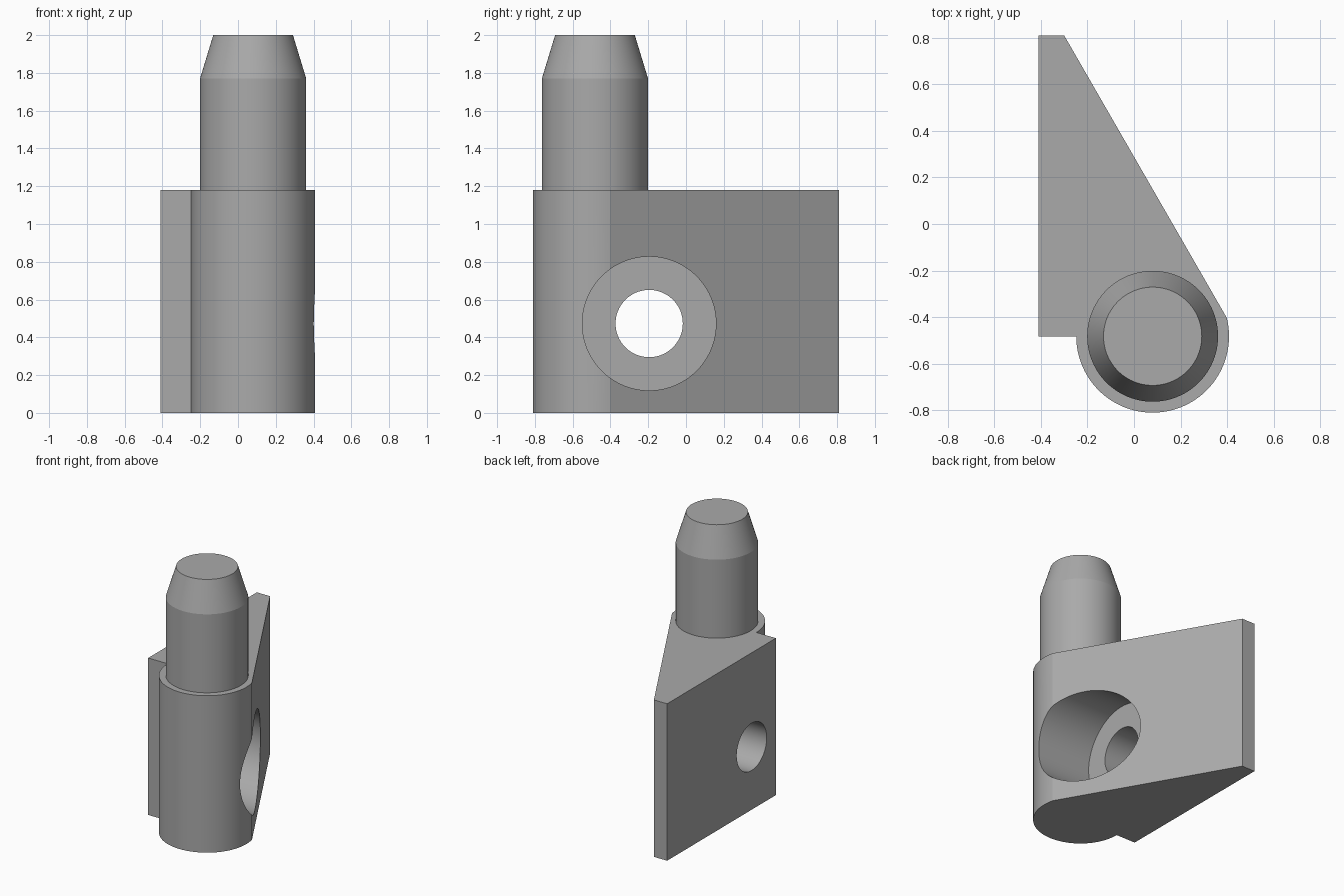
import bpy, bmesh, math
from mathutils import Matrix, Vector

if "Cube" in bpy.data.objects:
    bpy.data.objects.remove(bpy.data.objects["Cube"])

GREY = (0.4, 0.4, 0.4, 1)
grey = bpy.data.materials.new("plain grey")
grey.use_nodes = True
grey.diffuse_color = GREY
grey.node_tree.nodes["Principled BSDF"].inputs["Base Color"].default_value = GREY

AXIS = Vector((0.08, -0.482, 0))   # shared axis of barrel and pin
BARREL_R, HEIGHT = 0.328, 1.18


def finish(name, bm):
    bmesh.ops.recalc_face_normals(bm, faces=bm.faces[:])
    mesh = bpy.data.meshes.new(name)
    bm.to_mesh(mesh)
    bm.free()
    mesh.materials.append(grey)
    obj = bpy.data.objects.new(name, mesh)
    bpy.context.collection.objects.link(obj)
    return obj


def lathe(name, profile, matrix, steps=96):
    """Turn a (radius, height) profile about z, then place it."""
    bm = bmesh.new()
    verts = [bm.verts.new((r, 0, z)) for r, z in profile]
    edges = [bm.edges.new(pair) for pair in zip(verts, verts[1:])]
    bmesh.ops.spin(bm, geom=verts + edges, cent=(0, 0, 0), axis=(0, 0, 1),
                   angle=math.tau, steps=steps, use_duplicate=False)
    bmesh.ops.remove_doubles(bm, verts=bm.verts[:], dist=1e-4)
    bm.transform(matrix)
    return finish(name, bm)


# Wedge-shaped body with a rounded barrel at the front
outline = [(-0.30, 0.81), (-0.41, 0.81), (-0.41, AXIS.y)]
for i in range(65):
    a = math.radians(180 + 194 * i / 64)
    outline.append((AXIS.x + BARREL_R * math.cos(a), AXIS.y + BARREL_R * math.sin(a)))
bm = bmesh.new()
base = bm.faces.new([bm.verts.new((x, y, 0)) for x, y in outline])
top = bmesh.ops.extrude_face_region(bm, geom=[base])["geom"]
bmesh.ops.translate(bm, vec=(0, 0, HEIGHT),
                    verts=[v for v in top if isinstance(v, bmesh.types.BMVert)])
body = finish("body", bm)

# Stepped cross hole: through bore plus wide counterbore
place = Matrix.Translation((0, -0.195, 0.473)) @ Matrix.Rotation(math.pi / 2, 4, 'Y')
cutter = lathe("bolt_hole_cutter",
               [(0, -0.6), (0.178, -0.6), (0.178, -0.05), (0.354, -0.05), (0.354, 0.7), (0, 0.7)],
               place)
cutter.hide_render = True
cut = body.modifiers.new("bolt_hole", 'BOOLEAN')
cut.operation = 'DIFFERENCE'
cut.solver = 'EXACT'
cut.object = cutter
bpy.context.view_layer.objects.active = body
bpy.ops.object.modifier_apply(modifier=cut.name)
bpy.data.objects.remove(cutter)

# Upright pin with a tapered tip
pin = lathe("pin", [(0.281, HEIGHT), (0.281, 1.77), (0.211, 2), (0, 2)],
            Matrix.Translation(AXIS))

# Smooth curved walls, crisp edges
bpy.ops.object.select_all(action='DESELECT')
for obj in (body, pin):
    obj.select_set(True)
bpy.context.view_layer.objects.active = body
bpy.ops.object.shade_smooth_by_angle(angle=math.radians(15))
